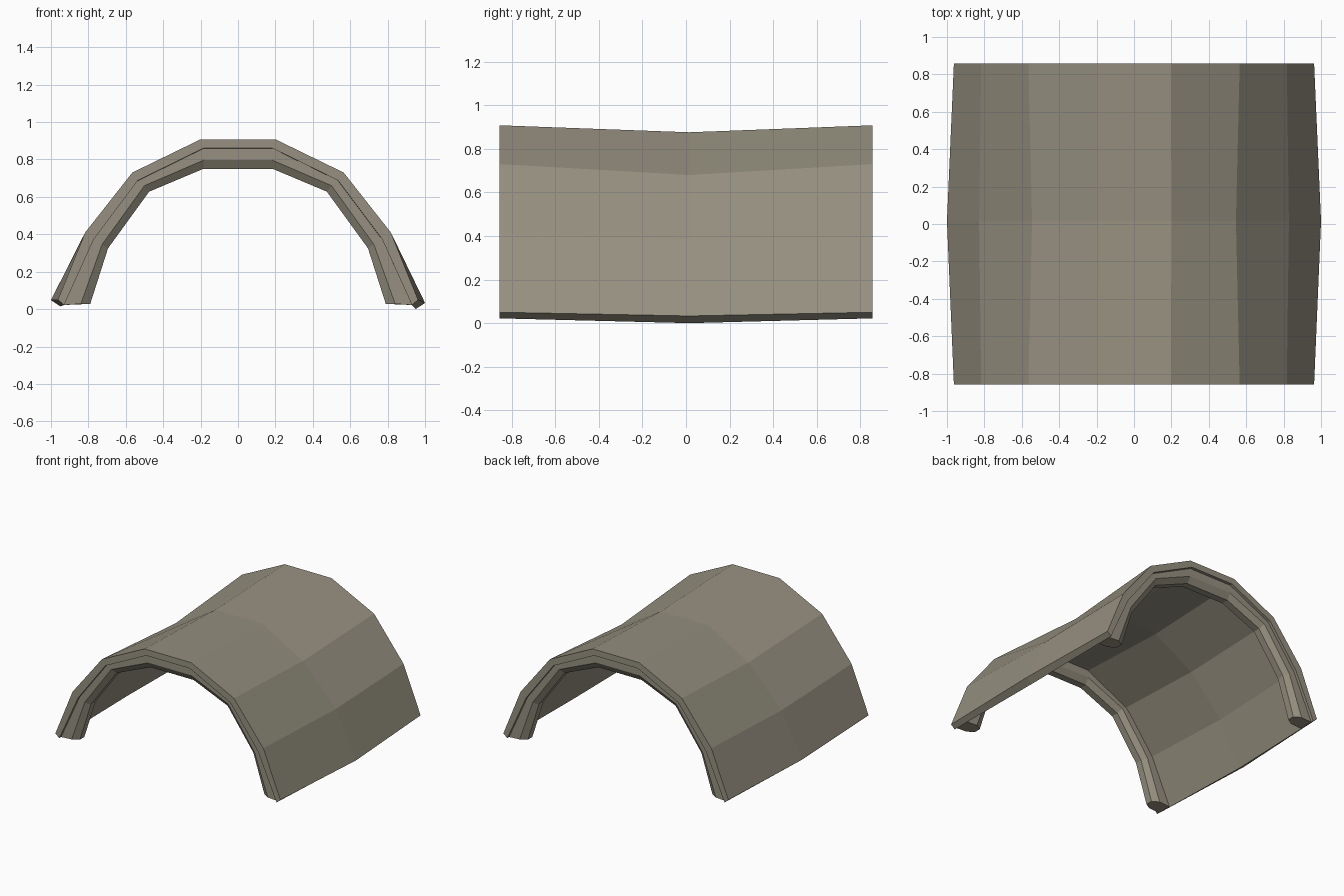
import bpy
import bmesh

if "Cube" in bpy.data.objects:
    bpy.data.objects.remove(bpy.data.objects["Cube"])

clay = bpy.data.materials.new("weathered_taupe")
clay.diffuse_color = (0.305, 0.28, 0.215, 1)
clay.use_nodes = True
clay.node_tree.nodes["Principled BSDF"].inputs["Base Color"].default_value = clay.diffuse_color


def mirrored(half, left_shift=0.0):
    """Right half of an arch (foot to crown) -> full arch, left foot to right foot."""
    left = [(-x, z) for x, z in half]
    left[0] = (left[0][0], left[0][1] + left_shift)
    return left + half[::-1]


def arch_mesh(name, rings, caps):
    """Join cross-section rings along the arch and close both feet."""
    bm = bmesh.new()
    loops = [[bm.verts.new(p) for p in ring] for ring in rings]
    n = len(loops[0])
    for a, b in zip(loops, loops[1:]):
        for i in range(n):
            j = (i + 1) % n
            bm.faces.new((a[i], a[j], b[j], b[i]))
    for loop in (loops[0], loops[-1]):
        for cap in caps:
            bm.faces.new([loop[i] for i in cap])
    bmesh.ops.recalc_face_normals(bm, faces=bm.faces)
    mesh = bpy.data.meshes.new(name)
    bm.to_mesh(mesh)
    bm.free()
    mesh.materials.append(clay)
    obj = bpy.data.objects.new(name, mesh)
    bpy.context.collection.objects.link(obj)
    return obj


# Arch profiles (x, z): the shell sags at mid length
end_outer = mirrored([(0.963, 0.05), (0.817, 0.41), (0.565, 0.73), (0.2, 0.908)])
end_inner = mirrored([(0.93, 0.022), (0.77, 0.375), (0.535, 0.688), (0.185, 0.86)])
mid_outer = mirrored([(1.0, 0.033), (0.828, 0.385), (0.545, 0.68), (0.203, 0.876)], 0.015)
mid_inner = mirrored([(0.95, 0.0), (0.78, 0.35), (0.515, 0.64), (0.188, 0.828)], 0.015)
rib_step = mirrored([(0.84, 0.028), (0.727, 0.345), (0.5, 0.66), (0.182, 0.797)])
rib_inner = mirrored([(0.79, 0.028), (0.695, 0.325), (0.475, 0.628), (0.185, 0.75)])

# Roof shell
END = 0.857
rings = []
for eo, ei, mo, mi in zip(end_outer, end_inner, mid_outer, mid_inner):
    rings.append([(eo[0], -END, eo[1]), (mo[0], 0.015, mo[1]), (eo[0], END, eo[1]),
                  (ei[0], END, ei[1]), (mi[0], 0.015, mi[1]), (ei[0], -END, ei[1])])
arch_mesh("roof_shell", rings, [(0, 1, 4, 5), (1, 2, 3, 4)])

# Chamfered support ribs, set slightly in from each end
for name, side in (("front_rib", -1), ("back_rib", 1)):
    rings = []
    for o, s, i in zip(end_inner, rib_step, rib_inner):
        section = [(o, 0.835), (s, 0.835), (i, 0.805), (i, 0.75), (s, 0.72), (o, 0.72)]
        rings.append([(p[0], side * y, p[1]) for p, y in section])
    arch_mesh(name, rings, [(0, 1, 2, 3, 4, 5)])
